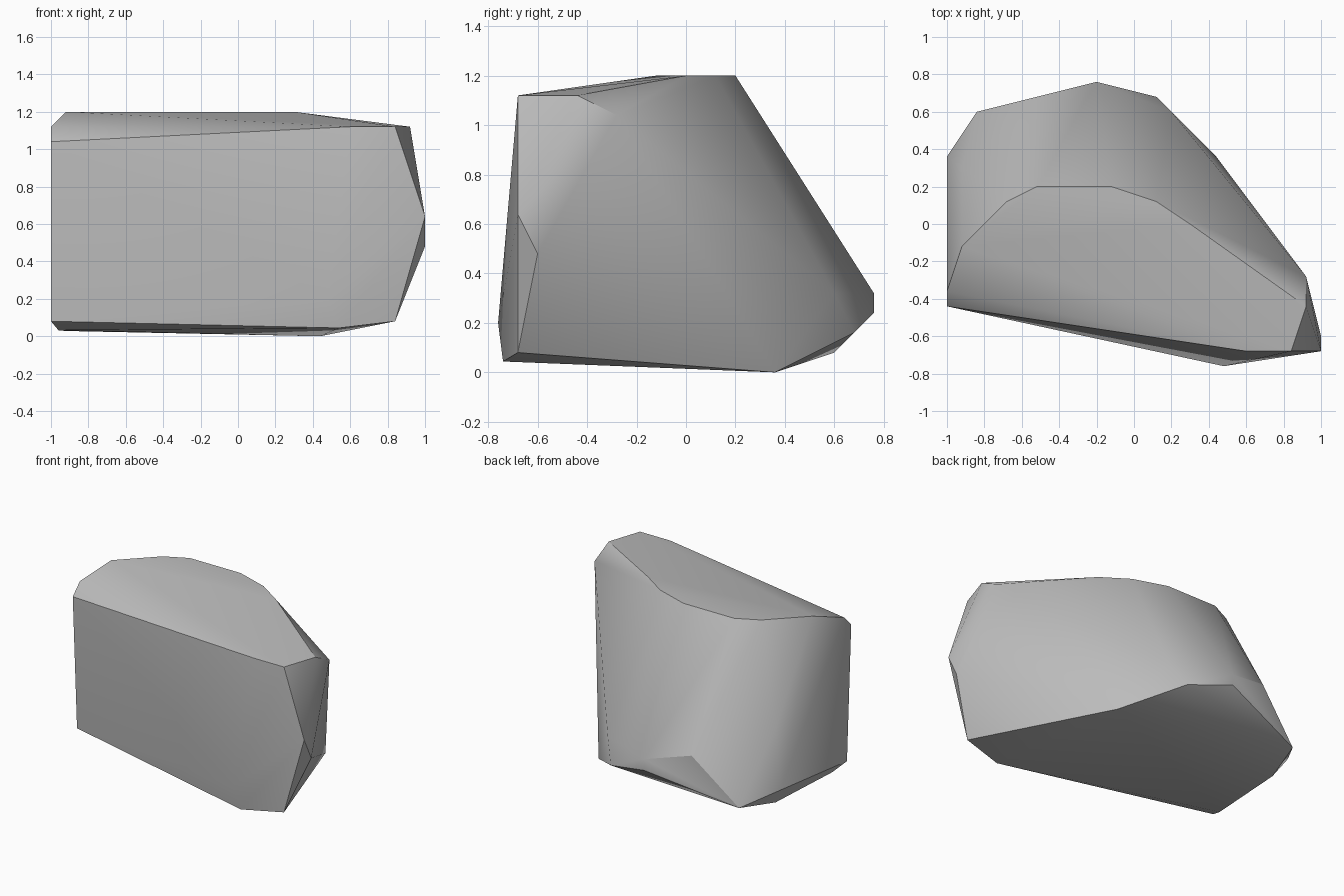
import bpy
import bmesh
import math

# Remove the default cube only
default_cube = bpy.data.objects.get("Cube")
if default_cube:
    bpy.data.objects.remove(default_cube, do_unlink=True)

# Corner points of the boulder, counted in steps of this length
STEP = 0.04

# Nearly flat crown
crown = [(-23, -3, 30), (-17, 3, 30), (-13, 5, 30), (-3, 5, 30),
         (3, 3, 30), (7.5, 0, 30), (10.5, -2.2, 29.3)]

# Shoulder along the front edge and both ends
shoulder = [(-25, -9, 28), (-25, -11, 26), (15, -17, 28),
            (21, -17, 28), (23, -11, 28), (23, -7, 26)]

# Bulges around the sides and the sloping back
flank = [(25, -17, 16), (25, -15, 12), (-23, 7.5, 14), (-13, 17, 10),
         (5, 15, 8), (-5, 19, 8), (-5, 19, 6), (3, 17, 4), (-25, 9, 4)]

# Chipped rim and slightly tilted underside
foot = [(21, -17, 2), (12, -19, 5), (13.5, -18.5, 1.1), (-25, -9.8, 2),
        (-24, -7, 0.8), (-23, 7.5, 0.7), (-21, 15, 2), (7.5, 12.5, 2), (11, 9, 0)]


def make_material(name, color):
    """Create one flat, matte material."""
    material = bpy.data.materials.new(name)
    material.use_nodes = True
    material.diffuse_color = color
    shader = material.node_tree.nodes["Principled BSDF"]
    shader.inputs["Base Color"].default_value = color
    shader.inputs["Roughness"].default_value = 0.9
    return material


def make_hull(name, points, material):
    """Wrap a convex skin around the points and merge its flat areas."""
    bm = bmesh.new()
    for point in points:
        bm.verts.new([coordinate * STEP for coordinate in point])
    bmesh.ops.convex_hull(bm, input=list(bm.verts))

    # Drop any corner that ended up inside the skin
    loose = [vert for vert in bm.verts if not vert.link_faces]
    bmesh.ops.delete(bm, geom=loose, context="VERTS")
    bmesh.ops.dissolve_limit(bm, angle_limit=math.radians(0.5),
                             verts=list(bm.verts), edges=list(bm.edges))
    bmesh.ops.recalc_face_normals(bm, faces=list(bm.faces))

    mesh = bpy.data.meshes.new(name)
    bm.to_mesh(mesh)
    bm.free()
    mesh.materials.append(material)
    obj = bpy.data.objects.new(name, mesh)
    bpy.context.collection.objects.link(obj)
    return obj


# Boulder with soft facets and crisp main edges
stone_grey = make_material("stone_grey", (0.5, 0.5, 0.5, 1.0))
boulder = make_hull("boulder", crown + shoulder + flank + foot, stone_grey)

bpy.ops.object.select_all(action="DESELECT")
boulder.select_set(True)
bpy.context.view_layer.objects.active = boulder
bpy.ops.object.shade_smooth_by_angle(angle=math.radians(30))
